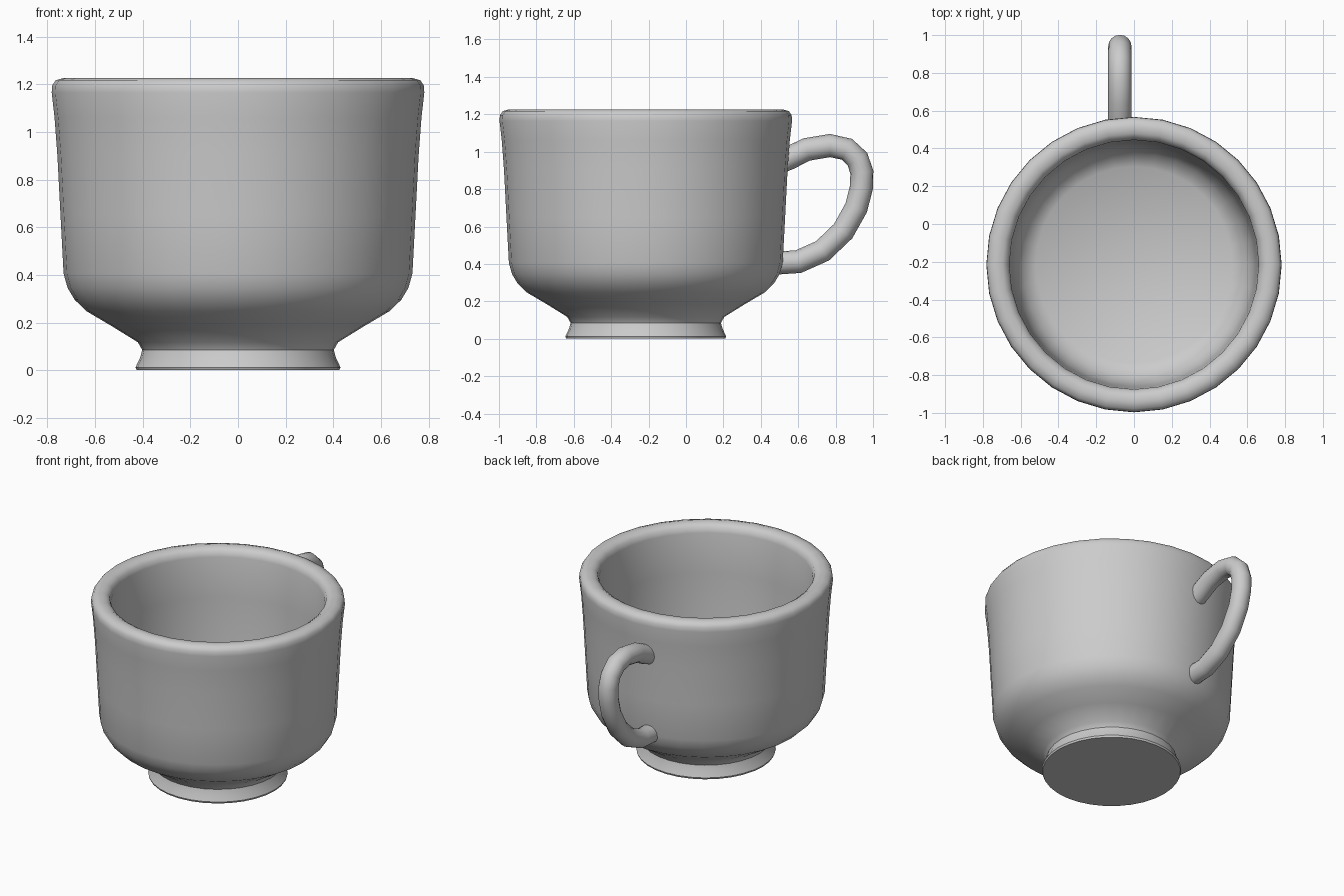
import bpy, bmesh, math
from mathutils import Vector

if "Cube" in bpy.data.objects:
    bpy.data.objects.remove(bpy.data.objects["Cube"])

CUP_Y = -0.215
SIDES = 32


def skin(name, rings, caps=False):
    """Join rings of points with quads; a one-point ring becomes a pole."""
    bm = bmesh.new()
    loops = [[bm.verts.new(p) for p in ring] for ring in rings]
    for a, b in zip(loops, loops[1:]):
        n = max(len(a), len(b))
        for i in range(n):
            j = (i + 1) % n
            quad = [a[i % len(a)], a[j % len(a)], b[j % len(b)], b[i % len(b)]]
            bm.faces.new(list(dict.fromkeys(quad)))
    if caps:
        bm.faces.new(loops[0])
        bm.faces.new(loops[-1])
    bmesh.ops.recalc_face_normals(bm, faces=bm.faces)
    mesh = bpy.data.meshes.new(name)
    bm.to_mesh(mesh)
    bm.free()
    obj = bpy.data.objects.new(name, mesh)
    bpy.context.collection.objects.link(obj)
    bpy.ops.object.select_all(action='DESELECT')
    obj.select_set(True)
    bpy.context.view_layer.objects.active = obj
    bpy.ops.object.shade_smooth_by_angle(angle=math.radians(40))
    return obj


def circle(r, z):
    if r == 0:
        return [(0, CUP_Y, z)]
    return [(r * math.sin(i * math.tau / SIDES),
             CUP_Y + r * math.cos(i * math.tau / SIDES), z) for i in range(SIDES)]


# Cup: foot, flared wall, rounded rim and hollow inside, as one lathe
profile = [
    (0, 0), (0.425, 0), (0.43, 0.012), (0.41, 0.055), (0.402, 0.085), (0.42, 0.117),
    (0.53, 0.185), (0.635, 0.247), (0.685, 0.295), (0.715, 0.345), (0.732, 0.405),
    (0.745, 0.65), (0.758, 0.9), (0.77, 1.06), (0.782, 1.165), (0.78, 1.195),
    (0.765, 1.217), (0.73, 1.227), (0.695, 1.222), (0.67, 1.205), (0.66, 1.17),
    (0.655, 0.9), (0.645, 0.55), (0.63, 0.43), (0.59, 0.35), (0.52, 0.305), (0, 0.3)]
skin("cup", [circle(r, z) for r, z in profile])

# Handle: round tube swept along an ear-shaped path
path = [Vector((-0.075, y, z)) for y, z in [
    (0.49, 0.94), (0.55, 0.965), (0.645, 1.012), (0.77, 1.033), (0.86, 1.013),
    (0.917, 0.96), (0.94, 0.89), (0.938, 0.81), (0.91, 0.70), (0.84, 0.575),
    (0.73, 0.47), (0.6, 0.412), (0.48, 0.405)]]
side = Vector((1, 0, 0))
rings = []
for i, p in enumerate(path):
    tangent = (path[min(i + 1, len(path) - 1)] - path[max(i - 1, 0)]).normalized()
    out = side.cross(tangent)
    rings.append([p + 0.062 * (math.cos(a) * side + math.sin(a) * out)
                  for a in (k * math.tau / 16 for k in range(16))])
skin("handle", rings, caps=True)
